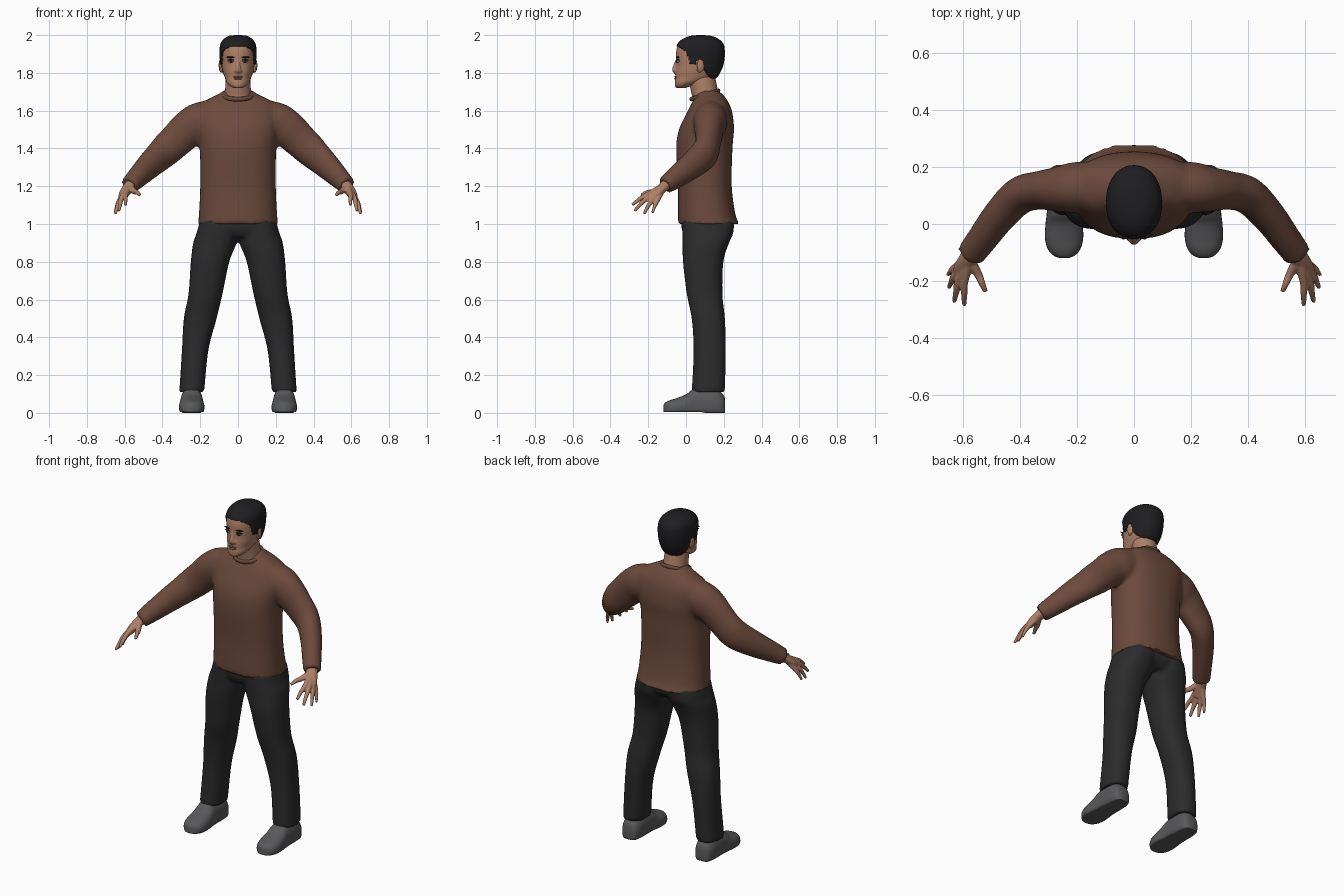
import bpy, bmesh, math
from mathutils import Vector, Matrix

if "Cube" in bpy.data.objects:
    bpy.data.objects.remove(bpy.data.objects["Cube"])


def mat(name, r, g, b):
    m = bpy.data.materials.new(name)
    m.diffuse_color = (r, g, b, 1)
    m.use_nodes = True
    m.node_tree.nodes["Principled BSDF"].inputs["Base Color"].default_value = m.diffuse_color
    return m


SKIN = mat("skin", .42, .215, .135)
LIP = mat("lip", .27, .12, .085)
HAIR = mat("black_hair", .013, .013, .015)
WOOL = mat("brown_wool", .15, .068, .045)
CLOTH = mat("black_cloth", .024, .024, .025)
SHOE = mat("grey_shoe", .10, .10, .105)
WHITE = mat("eye_white", .55, .52, .5)


def smooth_rows(rows, k=6):
    """Catmull-Rom through rows of numbers."""
    out = []
    for i in range(len(rows) - 1):
        a, b, c, d = (rows[max(0, min(len(rows) - 1, i + j))] for j in (-1, 0, 1, 2))
        for s in range(k):
            t = s / k
            out.append([.5 * (2 * q + (r - p) * t + (2 * p - 5 * q + 4 * r - u) * t * t
                              + (3 * q - p - 3 * r + u) * t ** 3)
                        for p, q, r, u in zip(a, b, c, d)])
    return out + [list(rows[-1])]


def skin_rings(bm, rings):
    vs = [[bm.verts.new(p) for p in ring] for ring in rings]
    n = len(vs[0])
    faces = [bm.faces.new((a[i], a[(i + 1) % n], b[(i + 1) % n], b[i]))
             for a, b in zip(vs, vs[1:]) for i in range(n)]
    faces += [bm.faces.new(vs[0]), bm.faces.new(vs[-1])]
    bmesh.ops.recalc_face_normals(bm, faces=faces)


def unit(n, e):
    """Superellipse outline."""
    f = lambda v: math.copysign(abs(v) ** (2 / e), v)
    return [(f(math.cos(2 * math.pi * i / n)), f(math.sin(2 * math.pi * i / n))) for i in range(n)]


def loft(bm, rows, n=40, e=2.3, k=6):
    """Upright body from rows of z, centre x, half width, front y, back y."""
    skin_rings(bm, [[(cx + rx * c, (yf + yb) / 2 + (yb - yf) / 2 * s, z) for c, s in unit(n, e)]
                    for z, cx, rx, yf, yb in smooth_rows(rows, k)])


def tube(bm, rows, n=24, k=5):
    """Limb from rows of x, y, z, horizontal radius, upright radius."""
    pts = smooth_rows(rows, k)
    rings = []
    for i, p in enumerate(pts):
        d = (Vector(pts[min(i + 1, len(pts) - 1)][:3]) - Vector(pts[max(i - 1, 0)][:3])).normalized()
        u = d.cross(Vector((0, 0, 1) if abs(d.z) < .95 else (0, 1, 0))).normalized()
        v = u.cross(d)
        rings.append([Vector(p[:3]) + u * c * p[3] + v * s * p[4] for c, s in unit(n, 2)])
    skin_rings(bm, rings)


def ball(bm, loc, size, turn=0):
    bmesh.ops.create_uvsphere(bm, u_segments=20, v_segments=12, radius=1,
                              matrix=Matrix.Translation(loc) @ Matrix.Rotation(turn, 4, 'Z')
                              @ Matrix.Diagonal((*size, 1)))


def finish(bm, name, material, voxel=0, smooth=0, thick=0):
    me = bpy.data.meshes.new(name)
    bm.to_mesh(me)
    bm.free()
    ob = bpy.data.objects.new(name, me)
    bpy.context.collection.objects.link(ob)
    me.materials.append(material)
    for p in me.polygons:
        p.use_smooth = True
    if voxel:
        m = ob.modifiers.new("fuse", 'REMESH')
        m.mode, m.voxel_size, m.use_smooth_shade = 'VOXEL', voxel, True
    if smooth:
        m = ob.modifiers.new("soften", 'SMOOTH')
        m.factor, m.iterations = .5, smooth
    if thick:
        m = ob.modifiers.new("thickness", 'SOLIDIFY')
        m.thickness, m.offset = thick, -1
    return ob


# Sweater: torso and sleeves fused into one surface
bm = bmesh.new()
loft(bm, [(1.0, 0, .212, -.042, .283), (1.05, 0, .207, -.042, .262), (1.2, 0, .2, -.042, .242),
          (1.4, 0, .202, -.052, .246), (1.5, 0, .215, -.037, .254), (1.58, 0, .225, .0, .247),
          (1.63, 0, .205, .025, .232), (1.665, 0, .15, .045, .212), (1.69, 0, .1, .055, .19),
          (1.705, 0, .08, .075, .172)], n=56)
for s in (1, -1):
    tube(bm, [(s * x, y, z, u, v) for x, y, z, u, v in (
        (.10, .13, 1.575, .085, .09), (.2, .128, 1.54, .09, .105), (.26, .122, 1.505, .08, .1),
        (.33, .118, 1.44, .068, .092), (.40, .10, 1.375, .066, .086), (.47, .03, 1.31, .06, .074),
        (.53, -.05, 1.25, .054, .06), (.575, -.11, 1.205, .05, .047))])
finish(bm, "sweater", WOOL, .011, 5)

# Ribbed neckline, lower at the front
bm = bmesh.new()
ring = [(.083 * math.cos(a), .1 + .073 * math.sin(a), 1.683 + .022 * math.sin(a))
        for a in (2 * math.pi * i / 40 for i in range(41))]
tube(bm, [(*p, .009, .012) for p in ring], n=8, k=1)
finish(bm, "neckline", WOOL)

# Trousers: two legs joined at the hips
bm = bmesh.new()
loft(bm, [(.93, 0, .13, .0, .215), (.97, 0, .2, -.022, .245), (1.03, 0, .195, -.025, .25)])
for s in (1, -1):
    loft(bm, [(z, s * cx, rx, a, b) for z, cx, rx, a, b in (
        (1.02, .1, .1, -.02, .255), (.95, .112, .108, -.02, .25), (.9, .122, .115, -.018, .228),
        (.8, .148, .102, -.016, .198), (.63, .172, .09, .004, .193), (.5, .2, .087, .03, .206),
        (.33, .227, .07, .04, .211), (.11, .245, .066, .03, .206))])
finish(bm, "trousers", CLOTH, .011, 4)

# Shoes: rows of y, half width, height, with flat soles
for s, side in ((1, "left"), (-1, "right")):
    bm = bmesh.new()
    rings = []
    for y, w, h in smooth_rows([(.207, .025, .07), (.195, .046, .1), (.15, .058, .13), (.05, .06, .13),
                                (.0, .065, .098), (-.05, .067, .078), (-.09, .056, .065),
                                (-.112, .035, .053), (-.12, .012, .04)]):
        rings.append([(s * .245 + w * c, y, max(.004 if y < .1 else 0, h * (.36 + .64 * t)))
                      for c, t in unit(28, 2.4)])
    skin_rings(bm, rings)
    finish(bm, side + "_shoe", SHOE)

# Hands: palm strands and fingers fused
fingers = (((.595, -.205, 1.155), (.595, -.285, 1.1), .0105),
           ((.615, -.2, 1.14), (.63, -.272, 1.07), .0105),
           ((.628, -.18, 1.125), (.649, -.222, 1.053), .010),
           ((.632, -.155, 1.117), (.652, -.178, 1.058), .009),
           ((.547, -.175, 1.172), (.52, -.237, 1.153), .011))
for s, side in ((1, "left"), (-1, "right")):
    bm = bmesh.new()
    tube(bm, [(s * .555, -.085, 1.225, .033, .03), (s * .58, -.12, 1.195, .032, .026),
              (s * .6, -.155, 1.163, .032, .02), (s * .612, -.175, 1.142, .025, .015)])
    for k, t, r in fingers:
        mid = [(a + b) / 2 for a, b in zip(k, t)]
        tube(bm, [(s * p[0], p[1], p[2], q, q) for p, q in (
            ((.578, -.12, 1.197), .02), (k, r * 1.35), ((mid[0], mid[1], mid[2] + .005), r * 1.1),
            (t, r * .75))], n=14)
    finish(bm, side + "_hand", SKIN, .0045, 3)

# Neck
bm = bmesh.new()
loft(bm, [(1.62, 0, .078, .035, .185), (1.67, 0, .073, .033, .178), (1.71, 0, .068, .025, .168),
          (1.76, 0, .066, .015, .158), (1.81, 0, .06, .01, .15)], e=2)
finish(bm, "neck", SKIN)

# Head with nose
head = [(1.72, 0, .024, -.05, -.005), (1.732, 0, .044, -.058, .035), (1.75, 0, .06, -.059, .08),
        (1.775, 0, .07, -.057, .148), (1.805, 0, .08, -.056, .172), (1.84, 0, .086, -.052, .187),
        (1.88, 0, .089, -.053, .195), (1.92, 0, .09, -.051, .195), (1.95, 0, .084, -.04, .187),
        (1.973, 0, .067, -.014, .162), (1.988, 0, .04, .025, .125), (1.992, 0, .008, .065, .085)]
bm = bmesh.new()
loft(bm, head, n=56, e=2.15)
tube(bm, [(0, -.045, 1.872, .009, .008), (0, -.055, 1.845, .01, .01), (0, -.06, 1.815, .016, .013),
          (0, -.052, 1.798, .012, .007)], n=16)
for s in (1, -1):
    ball(bm, (s * .014, -.054, 1.811), (.009, .011, .009))
ball(bm, (0, -.046, 1.735), (.026, .013, .016))
finish(bm, "head", SKIN, .005, 3)

# Ears
for s, side in ((1, "left"), (-1, "right")):
    bm = bmesh.new()
    ball(bm, (s * .092, .078, 1.84), (.009, .02, .034), s * .3)
    ball(bm, (s * .089, .072, 1.818), (.008, .013, .016))
    finish(bm, side + "_ear", SKIN)

# Hair cap, trimmed along a hairline that drops from brow to nape
line = [(-.2, 1.94), (-.045, 1.942), (-.015, 1.925), (.005, 1.905), (.02, 1.848), (.048, 1.845),
        (.06, 1.868), (.09, 1.866), (.1, 1.81), (.13, 1.775), (.17, 1.765), (.4, 1.765)]


def hairline(y):
    for (a, p), (b, q) in zip(line, line[1:]):
        if y <= b:
            return p + (q - p) * (y - a) / (b - a)


bm = bmesh.new()
loft(bm, [(1.85 + (z - 1.85) * 1.055, x, w + .008, f - .004, b + .01) for z, x, w, f, b in head],
     n=96, e=2.15, k=10)
cut = [f for f in bm.faces
       if f.calc_center_median().z < hairline(f.calc_center_median().y)]
bmesh.ops.delete(bm, geom=cut, context='FACES')
finish(bm, "hair", HAIR, thick=.01)

# Eyes, lids, brows and lips
for s, side in ((1, "left"), (-1, "right")):
    for part, m, loc, size in (("eye", WHITE, (.037, -.043, 1.861), (.016, .008, .007)),
                               ("iris", HAIR, (.037, -.0475, 1.861), (.008, .0065, .0075)),
                               ("eyelid", HAIR, (.038, -.044, 1.868), (.02, .0085, .0045)),
                               ("eyebrow", HAIR, (.04, -.044, 1.883), (.024, .0065, .004))):
        bm = bmesh.new()
        ball(bm, (s * loc[0], loc[1], loc[2]), size, s * .22)
        finish(bm, side + "_" + part, m)
bm = bmesh.new()
ball(bm, (0, -.053, 1.779), (.026, .009, .005))
ball(bm, (0, -.053, 1.769), (.022, .01, .006))
finish(bm, "lips", LIP)
